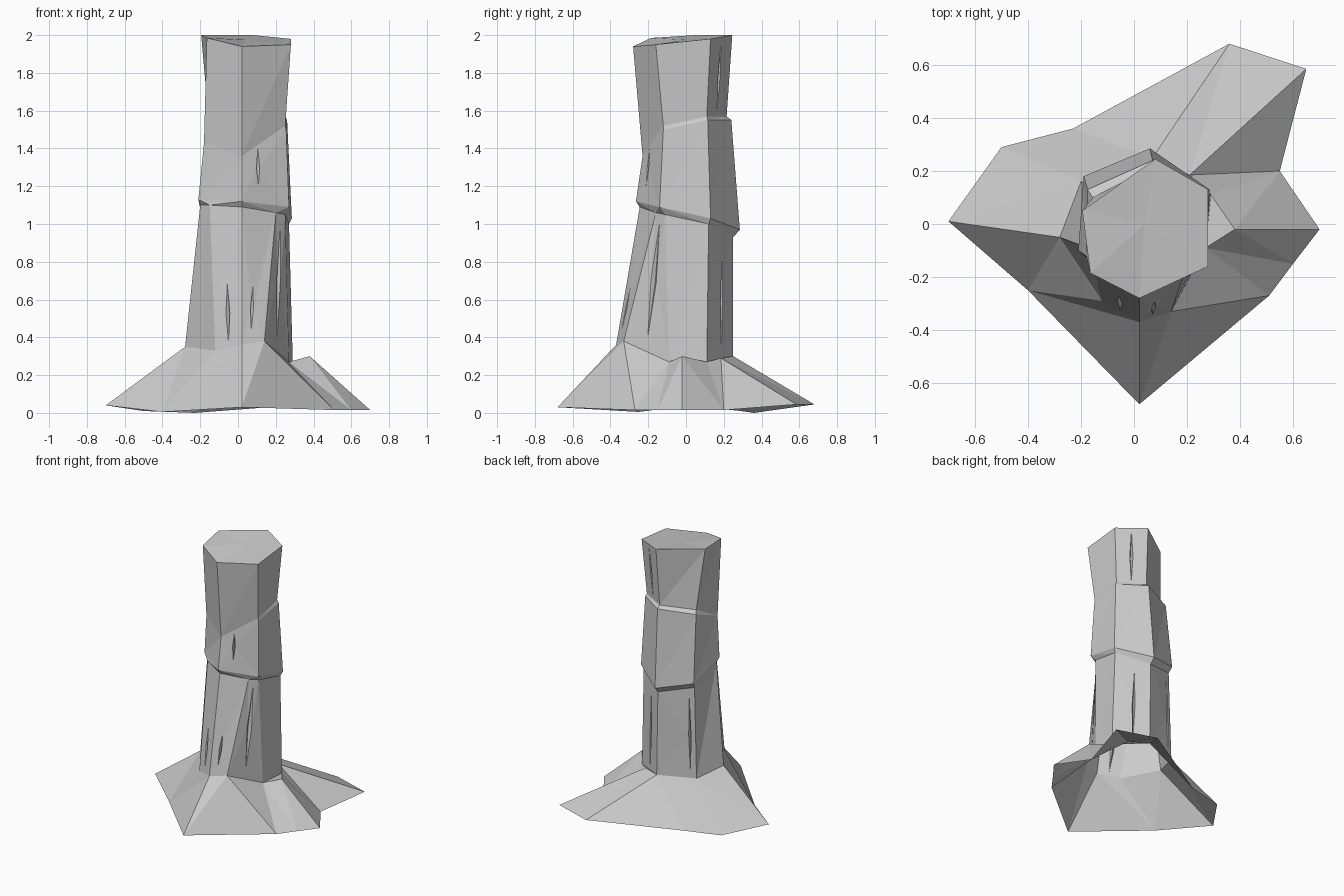
import bpy, bmesh, math
from mathutils import Vector

if "Cube" in bpy.data.objects:
    bpy.data.objects.remove(bpy.data.objects["Cube"])


def turn(p):
    # angle around the trunk, counted from just left of the front
    return (math.atan2(p[1], p[0]) + math.radians(95)) % (2 * math.pi)


def add_face(bm, pts):
    verts = []
    for p in pts:
        p = Vector(p)
        if not verts or all((p - q).length > 1e-5 for q in verts):
            verts.append(p)
    if len(verts) > 2:
        bm.faces.new([bm.verts.new(p) for p in verts])


def zip_rings(bm, lower, upper):
    # triangle band between rings with different point counts
    i = j = 0
    n, m = len(lower), len(upper)
    while i < n or j < m:
        a = turn(lower[i + 1]) if i + 1 < n else 10 + i - n
        b = turn(upper[j + 1]) if j + 1 < m else 10 + j - m
        o, u = lower[i % n], upper[j % m]
        if j < m and (i >= n or b <= a):
            add_face(bm, [o, upper[(j + 1) % m], u])
            j += 1
        else:
            add_face(bm, [o, lower[(i + 1) % n], u])
            i += 1


def cracked(bm, a, b, c, d, u, v0, v1, w, depth):
    # quad with a narrow diamond-shaped split pushed inward
    a, b, c, d = map(Vector, (a, b, c, d))

    def at(s, t):
        return a.lerp(b, s).lerp(d.lerp(c, s), t)
    vm = (v0 + v1) / 2
    bot, top = at(u, v0), at(u, v1)
    lf, rt = at(u - w, vm), at(u + w, vm)
    deep = at(u, vm) - (b - a).cross(d - a).normalized() * depth
    for f in ((a, b, bot), (b, rt, bot), (b, c, rt), (c, top, rt), (c, d, top),
              (d, lf, top), (d, a, lf), (a, bot, lf), (bot, rt, deep),
              (rt, top, deep), (top, lf, deep), (lf, bot, deep)):
        add_face(bm, f)


def band(bm, lower, upper, cracks={}):
    n = len(lower)
    for i in range(n):
        k = (i + 1) % n
        a, b, c, d = lower[i], lower[k], upper[k], upper[i]
        if i in cracks:
            cracked(bm, a, b, c, d, *cracks[i])
        else:
            add_face(bm, [a, b, c])
            add_face(bm, [a, c, d])


def finish(bm, name):
    bmesh.ops.remove_doubles(bm, verts=bm.verts[:], dist=1e-4)
    me = bpy.data.meshes.new(name)
    bm.to_mesh(me)
    bm.free()
    ob = bpy.data.objects.new(name, me)
    bpy.context.collection.objects.link(ob)


# Hexagonal rings of the upper trunk, starting at the front corner
top = [(.02, -.28, 1.94), (.28, -.16, 1.95), (.28, .13, 1.98),
       (.08, .245, 2.0), (-.195, .05, 2.0), (-.165, -.185, 1.985)]
mid_in = [(.02, -.23, 1.36), (.25, -.12, 1.52), (.25, .11, 1.57),
          (.07, .215, 1.57), (-.155, .10, 1.55), (-.18, -.12, 1.43)]
mid_out = [(.02, -.23, 1.36), (.255, -.12, 1.50), (.26, .115, 1.55),
           (.07, .24, 1.55), (-.175, .13, 1.53), (-.18, -.12, 1.43)]
lip = [(.02, -.265, 1.12), (.27, -.14, 1.09), (.285, .13, 1.03),
       (.06, .285, .97), (-.19, .18, 1.03), (-.21, -.10, 1.13)]

# Eight-sided lower trunk, tucked in below the lip
tuck = [(.02, -.245, 1.09), (.20, -.16, 1.06), (.25, -.11, 1.05), (.27, .12, 1.0),
        (.06, .25, .93), (-.18, .155, .99), (-.20, -.08, 1.10), (-.15, -.15, 1.10)]
foot = [(.02, -.37, .36), (.14, -.33, .38), (.27, -.09, .27), (.29, .11, .27),
        (.07, .25, .30), (-.20, .16, .31), (-.28, -.05, .35), (-.12, -.29, .33)]

# Root flare: collar with a bump on the right, then the outer rim
collar = foot[:3] + [(.38, -.02, .30)] + foot[3:4] + [(.21, .185, .29)] + foot[4:]
rim = [(.02, -.68, .03), (.51, -.27, .015), (.60, -.15, .015), (.70, -.02, .015),
       (.55, .20, .015), (.65, .585, .045), (.36, .68, .045), (-.23, .36, 0),
       (-.50, .29, .01), (-.70, .01, .04), (-.40, -.25, .005)]

bm = bmesh.new()
for i in range(6):
    add_face(bm, [top[i], top[(i + 1) % 6], (.04, .0, 1.975)])
band(bm, mid_in, top, {2: (.5, .03, .95, .05, .05)})
band(bm, mid_out, mid_in)
band(bm, lip, mid_out, {0: (.36, .3, .96, .035, .04)})
finish(bm, "upper_trunk")

bm = bmesh.new()
zip_rings(bm, tuck, lip)
band(bm, foot, tuck, {7: (.5, .04, .45, .07, .03), 0: (.4, .1, .42, .06, .03),
                      3: (.55, .05, .85, .04, .04), 4: (.85, .05, .9, .03, .04),
                      1: (.5, .1, .93, .1, .02)})
finish(bm, "lower_trunk")

# The flare is an open skirt, hollow from below
bm = bmesh.new()
zip_rings(bm, collar, foot)
zip_rings(bm, rim, collar)
finish(bm, "root_flare")
